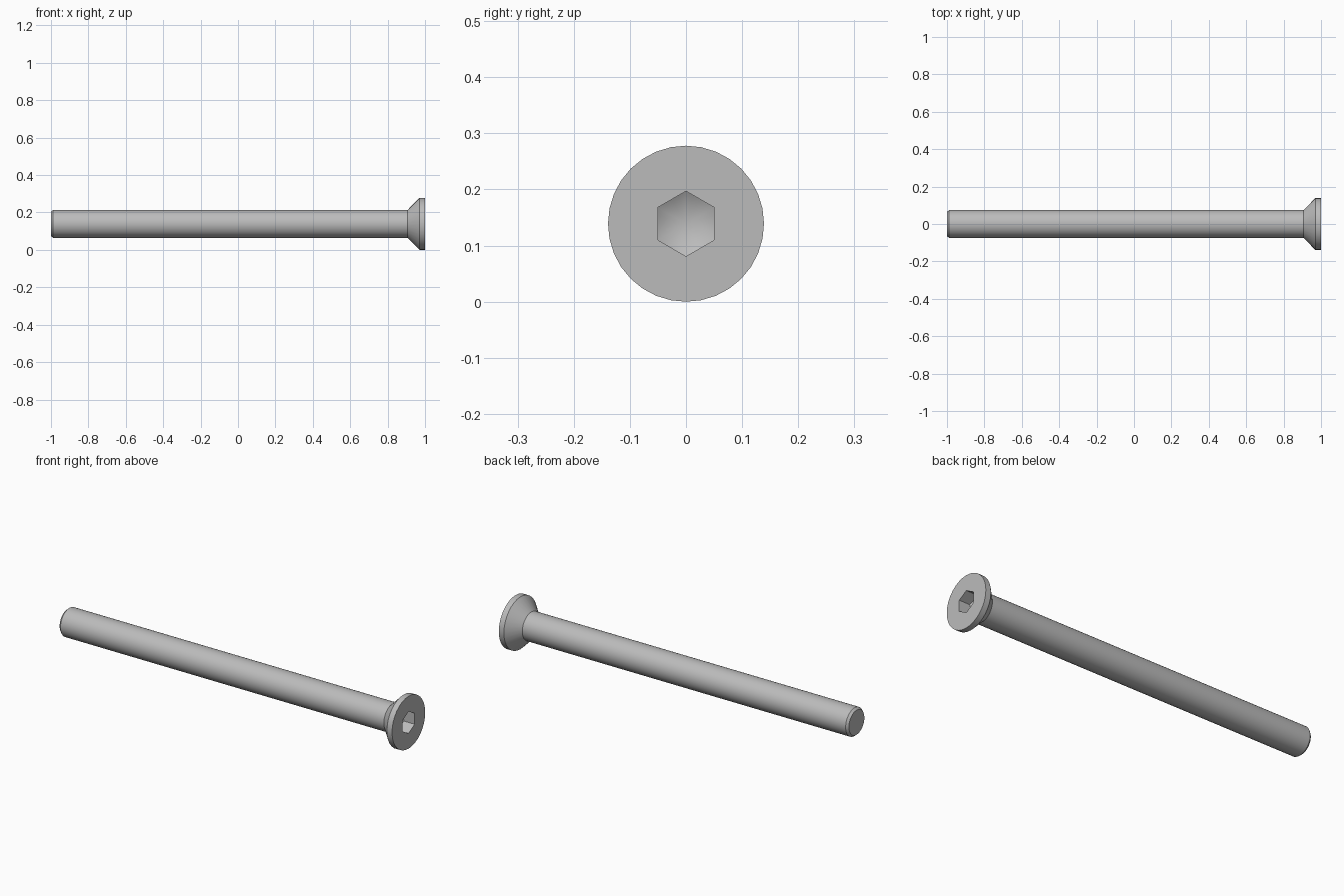
import bpy, bmesh
from math import cos, sin, pi, tan, radians
from mathutils import Vector

cube = bpy.data.objects.get("Cube")
if cube:
    bpy.data.objects.remove(cube, do_unlink=True)

SIDES = 32
HEAD_R = 0.139
SHAFT_R = 0.075
HEX_R = 0.058
SOCKET_DEPTH = 0.062

steel = bpy.data.materials.new("steel_grey")
steel.use_nodes = True
grey = (0.5, 0.5, 0.5, 1)
steel.diffuse_color = grey
steel.node_tree.nodes["Principled BSDF"].inputs["Base Color"].default_value = grey

bm = bmesh.new()


def point(x, r, angle):
    return bm.verts.new((x, r * sin(angle), HEAD_R + r * cos(angle)))


def bridge(a, b):
    n = len(a)
    for i in range(n):
        j = (i + 1) % n
        bm.faces.new((a[i], a[j], b[j], b[i]))


def loop_edges(ring):
    return [bm.edges.get((v, ring[i - 1])) for i, v in enumerate(ring)]


# Turned body: chamfered tip, shaft, countersunk cone, rim
profile = [(-1, 0.065), (-0.988, SHAFT_R), (0.907, SHAFT_R), (0.97, HEAD_R), (1, HEAD_R)]
rings = [[point(x, r, 2 * pi * i / SIDES) for i in range(SIDES)] for x, r in profile]
for a, b in zip(rings, rings[1:]):
    bridge(a, b)
bm.faces.new(rings[0])

# Hexagonal socket whose walls meet a drilled conical floor
STEPS = 4
corners = [Vector((cos(k * pi / 3), sin(k * pi / 3))) * HEX_R for k in range(6)]
mouth, floor = [], []
for k in range(6):
    for s in range(STEPS):
        p = corners[k].lerp(corners[(k + 1) % 6], s / STEPS)
        depth = SOCKET_DEPTH + (HEX_R - p.length) * tan(radians(30))
        mouth.append(bm.verts.new((1, p.y, HEAD_R + p.x)))
        floor.append(bm.verts.new((1 - depth, p.y, HEAD_R + p.x)))
bridge(mouth, floor)
apex = bm.verts.new((1 - SOCKET_DEPTH - HEX_R * tan(radians(30)), 0, HEAD_R))
for i, v in enumerate(floor):
    bm.faces.new((floor[i - 1], v, apex))

# Flat head face around the socket mouth
bmesh.ops.triangle_fill(bm, use_beauty=True, use_dissolve=False,
                        edges=loop_edges(rings[-1]) + loop_edges(mouth), normal=(1, 0, 0))
bmesh.ops.recalc_face_normals(bm, faces=bm.faces)

mesh = bpy.data.meshes.new("countersunk_bolt")
bm.to_mesh(mesh)
bm.free()
mesh.materials.append(steel)
bolt = bpy.data.objects.new("countersunk_bolt", mesh)
bpy.context.collection.objects.link(bolt)

# Smooth round surfaces, crisp edges
bpy.ops.object.select_all(action="DESELECT")
bolt.select_set(True)
bpy.context.view_layer.objects.active = bolt
bpy.ops.object.shade_smooth_by_angle(angle=radians(30))
